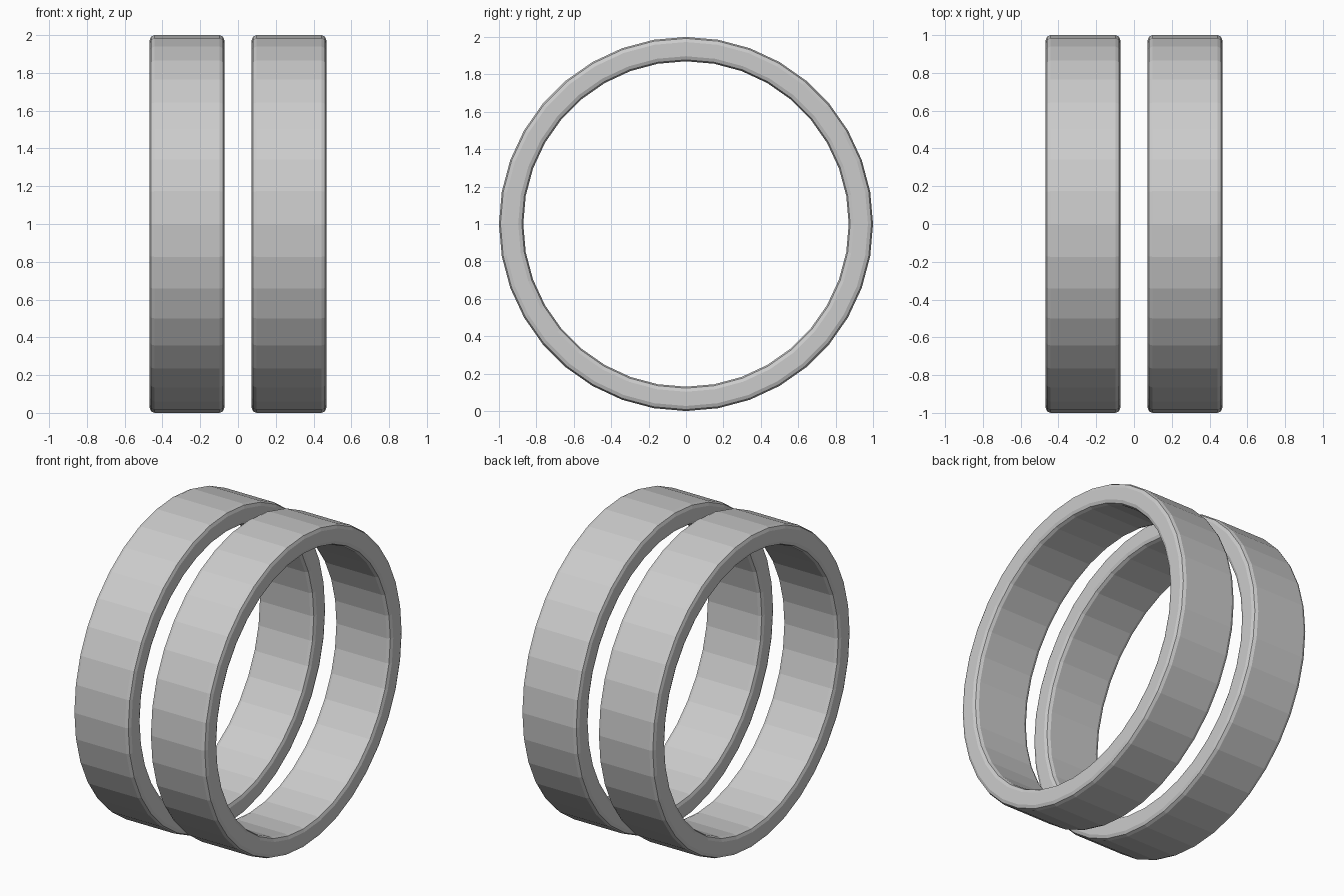
import bpy, bmesh, math
from mathutils import Vector

if "Cube" in bpy.data.objects:
    bpy.data.objects.remove(bpy.data.objects["Cube"])

SEGMENTS = 36
R_OUT, R_IN = 1.0, 0.87
X_NEAR, X_FAR = 0.072, 0.468
ROUND, STEPS = 0.027, 2


def rounded_profile():
    """Rounded rectangle (x, radius) cross-section of a band, centred on x = 0."""
    hw = (X_FAR - X_NEAR) / 2
    corners = [(hw, R_OUT, 1, 1, 0), (-hw, R_OUT, -1, 1, 90),
               (-hw, R_IN, -1, -1, 180), (hw, R_IN, 1, -1, 270)]
    points = []
    for x, r, sx, sr, start in corners:
        for i in range(STEPS + 1):
            a = math.radians(start + 90 * i / STEPS)
            points.append((x - sx * ROUND + ROUND * math.cos(a),
                           r - sr * ROUND + ROUND * math.sin(a)))
    return points


def make_ring(name, x):
    """Sweep the cross-section around the x axis."""
    bm = bmesh.new()
    profile = rounded_profile()
    loops = []
    for s in range(SEGMENTS):
        a = 2 * math.pi * s / SEGMENTS
        loops.append([bm.verts.new((px, r * math.sin(a), r * math.cos(a)))
                      for px, r in profile])
    n = len(profile)
    for s in range(SEGMENTS):
        a, b = loops[s], loops[(s + 1) % SEGMENTS]
        for i in range(n):
            j = (i + 1) % n
            bm.faces.new((a[i], a[j], b[j], b[i]))
    bmesh.ops.recalc_face_normals(bm, faces=bm.faces)
    mesh = bpy.data.meshes.new(name)
    bm.to_mesh(mesh)
    bm.free()
    ring = bpy.data.objects.new(name, mesh)
    ring.location = Vector((x, 0, 1))
    bpy.context.collection.objects.link(ring)
    return ring


# Pair of matching upright bands
centre = (X_NEAR + X_FAR) / 2
make_ring("left_ring", -centre)
make_ring("right_ring", centre)
